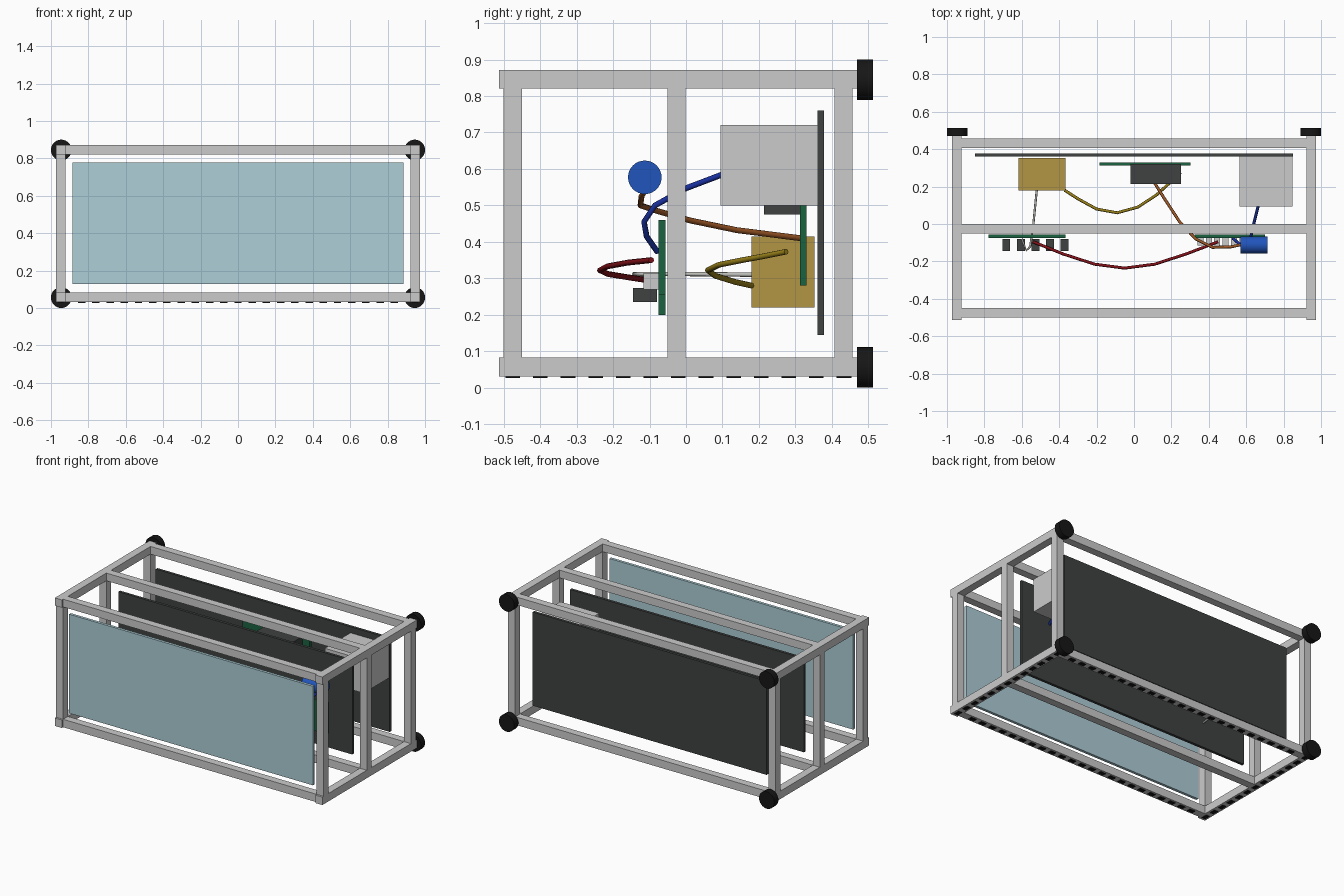
import bpy, math


def mat(name, r, g, b):
    m = bpy.data.materials.new(name)
    m.diffuse_color = (r, g, b, 1)
    return m


DARK = mat("dark", 0.05, 0.053, 0.053)
BLACK = mat("black", 0.008, 0.008, 0.008)
GLASS = mat("pale_blue", 0.42, 0.62, 0.68)
GREEN = mat("board_green", 0.01, 0.12, 0.05)
GOLD = mat("gold", 0.45, 0.3, 0.06)
BLUE = mat("blue", 0.015, 0.09, 0.5)


def box(name, x, y, z, m=None):
    """Box from (min, max) ranges."""
    bpy.ops.mesh.primitive_cube_add(
        size=1, location=[(a + b) / 2 for a, b in (x, y, z)])
    o = bpy.context.object
    o.name = name
    o.scale = [b - a for a, b in (x, y, z)]
    bpy.ops.object.transform_apply(location=False, rotation=False, scale=True)
    if m:
        o.data.materials.append(m)
    return o


def cyl(name, r, depth, loc, rot, m):
    bpy.ops.mesh.primitive_cylinder_add(
        vertices=32, radius=r, depth=depth, location=loc, rotation=rot)
    o = bpy.context.object
    o.name = name
    o.data.materials.append(m)
    bpy.ops.object.shade_smooth_by_angle()
    return o


def wire(name, pts, r, m):
    c = bpy.data.curves.new(name, 'CURVE')
    c.dimensions = '3D'
    c.bevel_depth = r
    c.bevel_resolution = 2
    c.use_fill_caps = True
    s = c.splines.new('POLY')
    s.points.add(len(pts) - 1)
    for p, co in zip(s.points, pts):
        p.co = (*co, 1)
    o = bpy.data.objects.new(name, c)
    o.data.materials.append(m)
    bpy.context.collection.objects.link(o)


# frame: side rails, posts, cross rails and rear bumpers
ROWS = ((-0.5, -0.45), (-0.051, -0.001), (0.407, 0.457))
LEVELS = ((0.031, 0.083), (0.821, 0.872))
for sx in (-1, 1):
    xr = tuple(sorted((sx * 0.921, sx * 0.972)))
    for z in LEVELS:
        box("side_rail", xr, (-0.513, 0.47), z)
    for y in ROWS:
        box("post", xr, y, (0.083, 0.821))
    for z in (0.0555, 0.8445):
        cyl("rear_bumper", 0.0555, 0.043, (sx * 0.945, 0.491, z),
            (math.pi / 2, 0, 0), BLACK)
    # dark slots under side rails
    for i in range(13):
        y = -0.475 + i * 0.0757
        box("rail_slot", (sx * 0.9465 - 0.013, sx * 0.9465 + 0.013),
            (y - 0.02, y + 0.02), (0.027, 0.033), BLACK)
for y in ROWS:
    for z in LEVELS:
        box("cross_rail", (-0.921, 0.921), y, z)
for yc in (-0.475, 0.432):
    for i in range(23):
        x = -0.836 + i * 0.076
        box("rail_slot", (x - 0.02, x + 0.02), (yc - 0.013, yc + 0.013),
            (0.027, 0.033), BLACK)

# upright sheets
box("front_glass", (-0.886, 0.886), (-0.488, -0.47), (0.128, 0.778), GLASS)
box("middle_panel", (-0.85, 0.85), (-0.028, -0.01), (0.145, 0.76), DARK)
box("back_panel", (-0.85, 0.85), (0.36, 0.378), (0.145, 0.76), DARK)

# parts on the back panel
box("power_box", (0.565, 0.847), (0.094, 0.36), (0.5, 0.72))
box("gold_box", (-0.617, -0.366), (0.179, 0.352), (0.22, 0.415), GOLD)
box("back_board", (-0.184, 0.302), (0.312, 0.33), (0.28, 0.62), GREEN)
box("heat_block", (-0.018, 0.25), (0.214, 0.32), (0.475, 0.63), DARK)

# parts on the middle panel
box("left_board", (-0.778, -0.366), (-0.075, -0.056), (0.2, 0.44), GREEN)
box("right_board", (0.324, 0.7), (-0.075, -0.056), (0.254, 0.46), GREEN)
for i in range(5):
    x = -0.683 + i * 0.078
    box("relay", (x - 0.021, x + 0.021), (-0.145, -0.08), (0.235, 0.273), DARK)
for i in range(6):
    x = 0.355 + i * 0.045
    box("terminal", (x - 0.016, x + 0.016), (-0.116, -0.075), (0.27, 0.315))
cyl("motor", 0.046, 0.144, (0.642, -0.113, 0.577), (0, math.pi / 2, 0), BLUE)

# wires
RED = mat("red", 0.25, 0.006, 0.01)
YELLOW = mat("yellow", 0.32, 0.22, 0.01)
ORANGE = mat("orange", 0.35, 0.1, 0.02)
NAVY = mat("navy", 0.01, 0.03, 0.35)
PALE = mat("pale_grey", 0.5, 0.5, 0.47)
wire("red_wire", [(0.45, -0.095, 0.35), (0.28, -0.16, 0.343),
                  (0.11, -0.215, 0.333), (-0.05, -0.236, 0.322),
                  (-0.21, -0.215, 0.312), (-0.38, -0.16, 0.303),
                  (-0.54, -0.095, 0.293)], 0.008, RED)
wire("yellow_wire", [(-0.37, 0.18, 0.28), (-0.3, 0.135, 0.29),
                     (-0.2, 0.08, 0.307), (-0.09, 0.06, 0.322),
                     (0.02, 0.09, 0.337), (0.12, 0.155, 0.35),
                     (0.18, 0.21, 0.36), (0.25, 0.275, 0.373)], 0.008, YELLOW)
wire("orange_wire", [(0.05, 0.315, 0.41), (0.16, 0.14, 0.432),
                     (0.245, 0.01, 0.459), (0.33, -0.08, 0.485),
                     (0.42, -0.125, 0.5), (0.52, -0.122, 0.525),
                     (0.6, -0.105, 0.555)], 0.008, ORANGE)
wire("blue_wire", [(0.665, 0.1, 0.585), (0.64, 0.0, 0.547),
                   (0.62, -0.085, 0.5), (0.6, -0.115, 0.455),
                   (0.565, -0.108, 0.415), (0.53, -0.078, 0.372)], 0.008, NAVY)
wire("pale_wire", [(-0.52, 0.18, 0.31), (-0.54, -0.02, 0.312),
                   (-0.555, -0.12, 0.312), (-0.575, -0.142, 0.312),
                   (-0.6, -0.08, 0.308)], 0.006, PALE)
